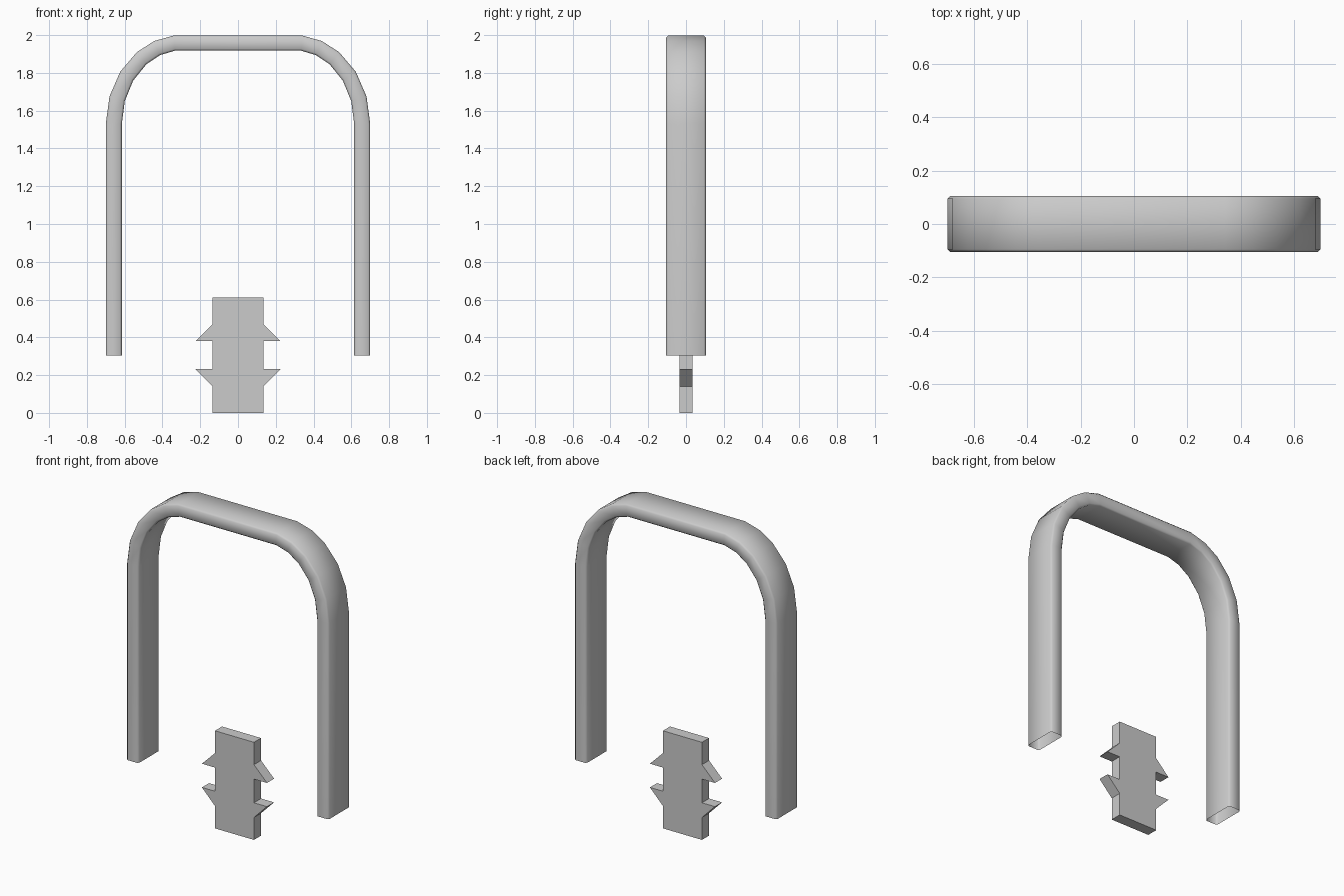
import bpy, bmesh
from math import cos, sin, radians

if "Cube" in bpy.data.objects:
    bpy.data.objects.remove(bpy.data.objects["Cube"])


def make_object(name, bm):
    bmesh.ops.recalc_face_normals(bm, faces=bm.faces)
    mesh = bpy.data.meshes.new(name)
    bm.to_mesh(mesh)
    bm.free()
    obj = bpy.data.objects.new(name, mesh)
    bpy.context.collection.objects.link(obj)
    return obj


# Arch: centre-line stations as (inner point, outer point), right leg then mirrored
def arc(rx, rz, angle):
    return (0.30 + rx * cos(radians(angle)), 1.53 + rz * sin(radians(angle)))


right = [((0.615, 0.305), (0.70, 0.305))]
right += [(arc(0.315, 0.39, a), arc(0.40, 0.47, a)) for a in (0, 18, 36, 54, 69, 84)]
left = [((-i[0], i[1]), (-o[0], o[1])) for i, o in reversed(right)]

# Chamfered rectangular section: (fraction from inner to outer, y)
half, c, f = 0.105, 0.01, 0.12
section = [(f, -half), (1 - f, -half), (1, -half + c), (1, half - c),
           (1 - f, half), (f, half), (0, half - c), (0, -half + c)]

bm = bmesh.new()
rings = []
for i, o in right + left:
    rings.append([bm.verts.new((i[0] + t * (o[0] - i[0]), y, i[1] + t * (o[1] - i[1])))
                  for t, y in section])
for a, b in zip(rings, rings[1:]):
    for k in range(len(section)):
        n = (k + 1) % len(section)
        bm.faces.new((a[k], a[n], b[n], b[k]))
arch = make_object("arch_handle", bm)  # leg ends are left open
bpy.context.view_layer.objects.active = arch
arch.select_set(True)
bpy.ops.object.shade_smooth_by_angle(angle=radians(50))

# Barbed plate: half outline mirrored, then extruded through its thickness
edge = [(0.135, 0), (0.135, 0.14), (0.225, 0.232), (0.135, 0.232),
        (0.135, 0.38), (0.225, 0.38), (0.135, 0.47), (0.135, 0.61)]
outline = edge + [(-x, z) for x, z in reversed(edge)]
bm = bmesh.new()
face = bm.faces.new([bm.verts.new((x, -0.035, z)) for x, z in outline])
ext = bmesh.ops.extrude_face_region(bm, geom=[face], use_keep_orig=True)
new = [g for g in ext["geom"] if isinstance(g, bmesh.types.BMVert)]
bmesh.ops.translate(bm, verts=new, vec=(0, 0.07, 0))
make_object("barbed_plate", bm)
